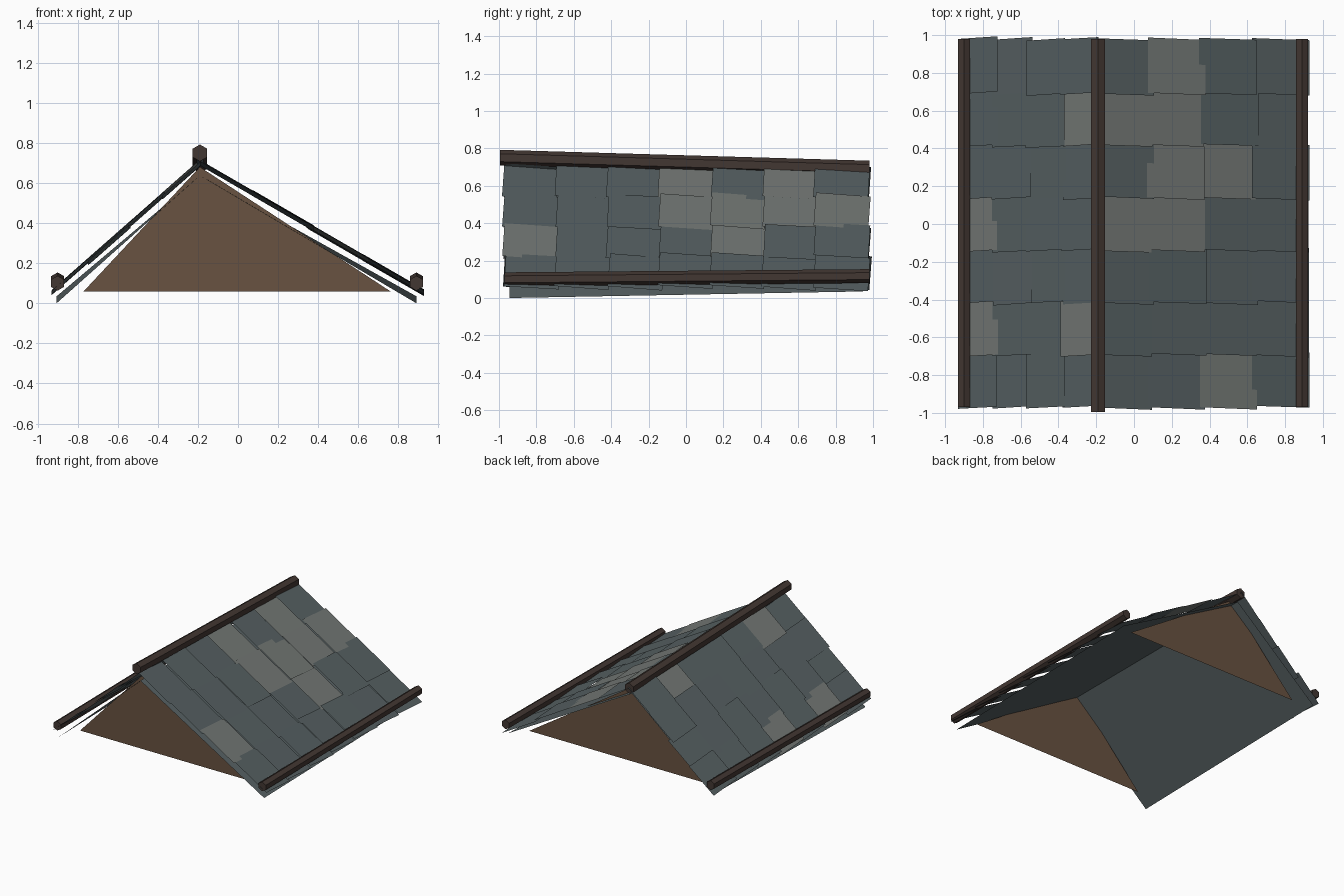
import bpy, random
from math import cos, sin, pi, radians
from mathutils import Vector, Matrix

if "Cube" in bpy.data.objects:
    bpy.data.objects.remove(bpy.data.objects["Cube"])

random.seed(4)


def material(name, rgb):
    m = bpy.data.materials.new(name)
    m.diffuse_color = (*rgb, 1)
    m.use_nodes = True
    m.node_tree.nodes["Principled BSDF"].inputs["Base Color"].default_value = m.diffuse_color
    return m


SLATE = material("slate", (0.095, 0.12, 0.125))
PALE = material("pale_slate", (0.175, 0.19, 0.18))
TIMBER = material("dark_timber", (0.055, 0.038, 0.032))
BOARD = material("gable_board", (0.14, 0.085, 0.052))


def mesh_object(name, verts, faces, mats, face_mats=None):
    me = bpy.data.meshes.new(name)
    me.from_pydata([tuple(v) for v in verts], [], faces)
    for m in mats:
        me.materials.append(m)
    if face_mats:
        for p, i in zip(me.polygons, face_mats):
            p.material_index = i
    ob = bpy.data.objects.new(name, me)
    bpy.context.collection.objects.link(ob)
    return ob


def beam(name, x, start, end, r):
    """Hexagonal beam between two (y, z) points, corner up."""
    verts = []
    for y, z in (start, end):
        for k in range(6):
            a = pi / 2 + k * pi / 3
            verts.append((x + r * cos(a), y, z + r * sin(a)))
    faces = [(k, k + 6, (k + 1) % 6 + 6, (k + 1) % 6) for k in range(6)]
    faces += [tuple(range(6)), tuple(range(11, 5, -1))]
    mesh_object(name, verts, faces, [TIMBER])


RIDGE_X, ROWS, COLS = -0.19, 4, 7


def slope(name, eave_x, pale):
    """Thin overlapping slates, each tipped so its front edge is raised."""
    top, eave = Vector((RIDGE_X, 0, 0.70)), Vector((eave_x, 0, 0.06))
    run = eave - top
    u, v = run.normalized(), Vector((0, 1, 0))
    n = u.cross(v)
    if n.z < 0:
        n = -n
    pitch, wide = run.length / ROWS, 1.94 / COLS
    verts, faces, fm = [], [], []
    for r in range(ROWS):
        for c in range(COLS):
            centre = top + u * (pitch * (r + 0.5) + random.uniform(-0.008, 0.008))
            centre += v * (-0.97 + wide * (c + 0.5) + 0.005 + random.uniform(-0.006, 0.006))
            centre += n * random.uniform(-0.006, 0.006)
            tip = Matrix.Rotation(radians(random.uniform(-4.5, -3)), 3, 'X')
            b = len(verts)
            for i, j in ((-1, -1), (1, -1), (1, 1), (-1, 1)):
                verts.append(centre + tip @ (u * i * (pitch / 2 + 0.016) + v * j * (wide / 2 + 0.008)))
            faces.append((b, b + 1, b + 2, b + 3) if eave_x > 0 else (b, b + 3, b + 2, b + 1))
            fm.append(int((r + 1, c + 1) in pale))
    mesh_object(name, verts, faces, [SLATE, PALE], fm)


slope("right_tiles", 0.915, {(1, 4), (1, 6), (2, 4), (2, 5), (2, 6), (2, 7), (3, 1), (3, 5)})
slope("left_tiles", -0.915, {(1, 2), (1, 6), (4, 2), (4, 4)})

# thin sheet under the tiles
L = 0.945
for name, x in (("right_underlay", 0.89), ("left_underlay", -0.905)):
    mesh_object(name, [(RIDGE_X, -L, 0.637), (RIDGE_X, L, 0.637), (x, L, 0.035), (x, -L, 0.0)],
                [(0, 3, 2, 1) if x > 0 else (0, 1, 2, 3)], [SLATE])

# triangular end walls
for name, y in (("front_gable", -0.87), ("back_gable", 0.87)):
    mesh_object(name, [(-0.77, y, 0.06), (0.76, y, 0.06), (RIDGE_X, y, 0.68)],
                [(0, 1, 2) if y < 0 else (0, 2, 1)], [BOARD])

# ridge and eave beams
beam("ridge_beam", RIDGE_X, (-0.995, 0.75), (0.98, 0.692), 0.042)
beam("right_eave_beam", 0.89, (-0.97, 0.1), (0.98, 0.117), 0.037)
beam("left_eave_beam", -0.90, (-0.97, 0.1), (0.98, 0.117), 0.037)
